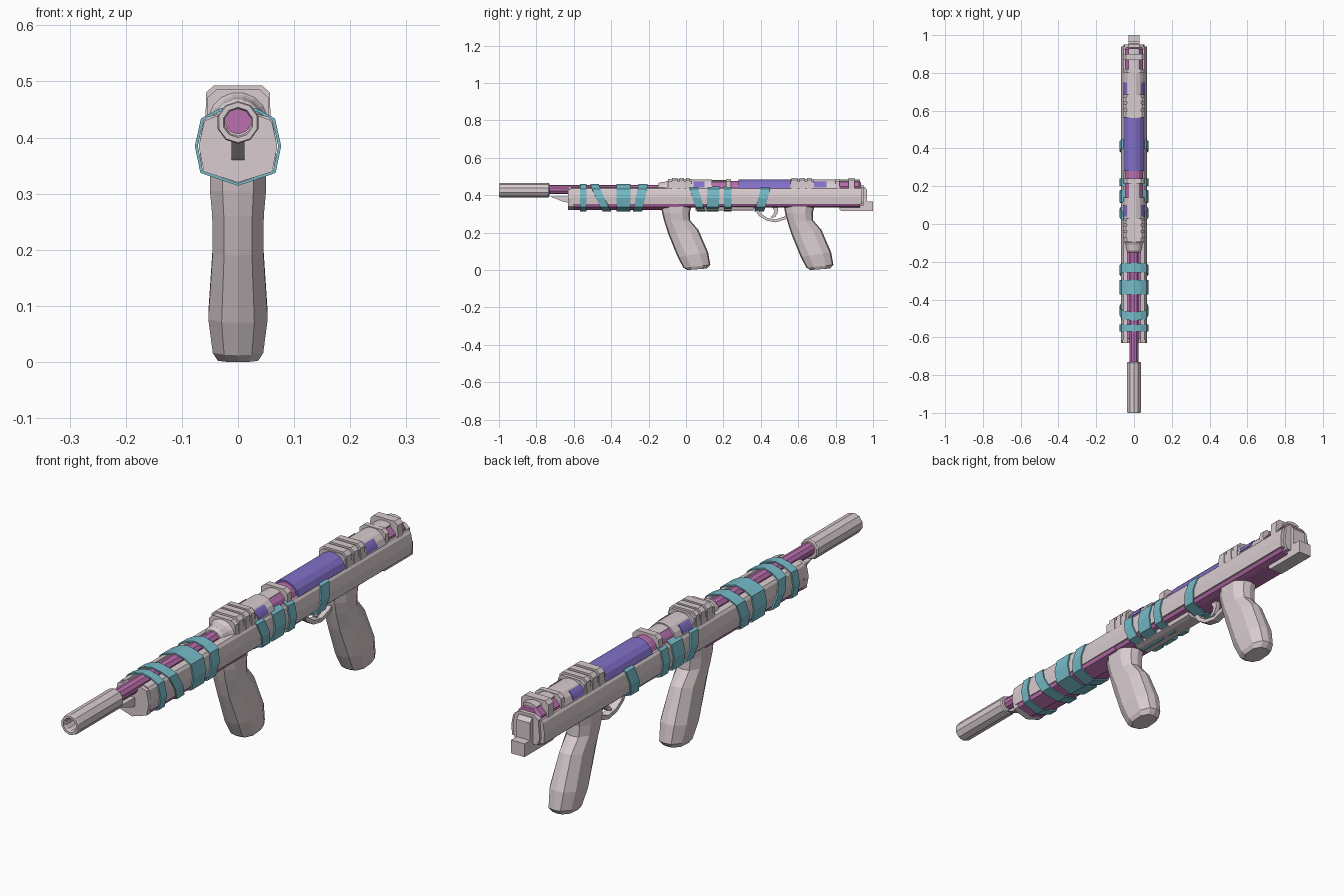
import bpy, bmesh
from math import cos, sin, pi, radians

if "Cube" in bpy.data.objects:
    bpy.data.objects.remove(bpy.data.objects["Cube"])


def material(name, rgb):
    m = bpy.data.materials.new(name)
    m.diffuse_color = (*rgb, 1)
    m.use_nodes = True
    m.node_tree.nodes["Principled BSDF"].inputs["Base Color"].default_value = m.diffuse_color
    return m


PALE = material("pale", (0.69, 0.60, 0.62))
PINK = material("pink", (0.50, 0.16, 0.43))
VIOLET = material("violet", (0.22, 0.16, 0.58))
TEAL = material("teal", (0.18, 0.50, 0.58))
AXIS_Z = 0.427


def loft(name, rings, mat=PALE, closed=False):
    """Skin equal-length rings of points; cap the ends unless closed."""
    bm = bmesh.new()
    vs = [[bm.verts.new(p) for p in r] for r in rings]
    n = len(rings[0])
    pairs = list(zip(vs, vs[1:])) + ([(vs[-1], vs[0])] if closed else [])
    for a, b in pairs:
        for i in range(n):
            j = (i + 1) % n
            bm.faces.new((a[i], a[j], b[j], b[i]))
    if not closed:
        bm.faces.new(vs[0])
        bm.faces.new(vs[-1])
    bmesh.ops.recalc_face_normals(bm, faces=bm.faces)
    me = bpy.data.meshes.new(name)
    bm.to_mesh(me)
    bm.free()
    ob = bpy.data.objects.new(name, me)
    me.materials.append(mat)
    bpy.context.collection.objects.link(ob)
    return ob


def sym(half):
    """Mirror a half section (x, z), listed top to bottom, across x = 0."""
    return half + [(-x, z) for x, z in reversed(half) if x > 1e-6]


def prism(name, pts, y0, y1, mat=PALE):
    return loft(name, [[(x, y, z) for x, z in pts] for y in (y0, y1)], mat)


def plate(name, pts, half_w, mat=PALE):
    """Side outline (y, z) extruded across x."""
    return loft(name, [[(x, y, z) for y, z in pts] for x in (-half_w, half_w)], mat)


def turned(name, profile, sides=16, mat=PALE, zc=AXIS_Z):
    """Profile (y, radius) turned round the barrel axis."""
    return loft(name, [[(r * cos(2 * pi * (i + .5) / sides), y,
                         zc + r * sin(2 * pi * (i + .5) / sides))
                        for i in range(sides)] for y, r in profile], mat)


def arc_panel(name, a0, a1, y0, y1, mat, r=0.058):
    """Curved panel lying on the receiver."""
    angs = [radians(a0 + (a1 - a0) * i / 4) for i in range(5)]
    pts = [(r * cos(a), AXIS_Z + r * sin(a)) for a in angs]
    pts += [(.04 * cos(a), AXIS_Z + .04 * sin(a)) for a in reversed(angs)]
    return prism(name, pts, y0, y1, mat)


# Barrel, hollow muzzle and the wedge below
turned("muzzle", [(-.85, .024), (-.99, .024), (-1, .027), (-1, .036), (-.994, .038),
                  (-.735, .038), (-.73, .034)], 10)
turned("barrel", [(-.86, .024), (-.08, .026)], 10, PINK, .43)
plate("front_wedge", [(-.73, .394), (-.62, .394), (-.62, .358), (-.655, .365)], .012)

# Long body: side rails, pink keel and core, front plate
rail = [(.034, .442), (.055, .437), (.062, .427), (.069, .39), (.066, .352), (.034, .352)]
for s, side in ((1, "right"), (-1, "left")):
    prism("side_rail_" + side, [(s * x, z) for x, z in rail], -.615, .94)
prism("core", [(-.04, .345), (.04, .345), (.04, .405), (-.04, .405)], -.61, .93, PINK)
prism("front_keel", sym([(.064, .356), (.057, .338), (0, .320)]), -.61, -.04, PINK)
prism("rear_keel", sym([(.062, .356), (.052, .340), (.03, .334)]), -.04, .93, PINK)
prism("front_plate", sym([(0, .415), (.034, .44), (.06, .43), (.07, .385), (.061, .339),
                          (0, .32)]), -.63, -.605)
prism("belly_plate", sym([(.04, .35), (.034, .322), (.02, .317)]), .05, .36)

# Receiver tube sections
turned("barrel_collar", [(-.15, .034), (-.14, .042), (-.11, .046), (-.09, .054)])
turned("receiver_front", [(-.1, .05), (-.09, .057), (.14, .057)])
turned("front_pink_tube", [(.13, .050), (.285, .050)], mat=PINK)
turned("violet_tube", [(.28, .057), (.575, .057)], mat=VIOLET)
turned("receiver_rear", [(.57, .057), (.81, .057)])
turned("rear_pink_tube", [(.8, .053), (.925, .053), (.935, .045)], 8, PINK)

# Receiver top strips and side windows
arc_panel("front_top_strip", 60, 120, .135, .22, PALE, .053)
arc_panel("rear_top_strip", 60, 120, .80, .93, PALE)
for s, side in ((0, "right"), (1, "left")):
    for y0, y1, tag in ((.04, .10, "front"), (.685, .75, "rear")):
        a0, a1 = (14, 50) if s == 0 else (130, 166)
        arc_panel(f"{tag}_window_{side}", a0, a1, y0, y1, VIOLET, .0595)

# Raised clamp ribs with chamfered tops
clamp = sym([(.043, .493), (.057, .480), (.058, .42)])
for i, (y0, y1) in enumerate([(-.075, -.045), (-.035, -.01), (0, .02),
                              (.565, .595), (.608, .635), (.648, .672), (.868, .9)]):
    prism(f"clamp_rib_{i}", clamp, y0, y1)
base = sym([(.038, .486), (.054, .472), (.056, .42)])
for i, (y0, y1) in enumerate([(-.095, .03), (.215, .24), (.56, .685), (.80, .82)]):
    prism(f"clamp_base_{i}", base, y0, y1)

# Rear end cap with its foot
plate("end_cap", [(.93, .445), (.955, .445), (.967, .43), (.967, .365), (1, .365), (1, .315),
                  (.83, .315), (.82, .325), (.82, .34), (.93, .34)], .028)
prism("end_plate", sym([(.03, .455), (.05, .44), (.056, .37), (.045, .345)]), .925, .95)


# Two matching grips: (z, front y, back y, half width)
def grip(name, dy):
    rows = [(0, .008, .008, .112, .036, ), (.012, .028, -.014, .130, .045),
            (.07, .095, -.045, .118, .053), (.19, .215, -.094, .066, .045),
            (.26, .265, -.116, .022, .046), (.305, .305, -.128, .020, .050),
            (.355, .355, -.137, .032, .050)]
    rings = []
    for zf, zb, y0, y1, w in rows:
        mid = (y0 + y1) / 2
        d = (y1 - y0) / 2
        ring = []
        for u, v in [(0, -1), (.55, -.92), (1, -.45), (1, .45), (.55, .92), (0, 1),
                     (-.55, .92), (-1, .45), (-1, -.45), (-.55, -.92)]:
            ring.append((u * w, mid + v * d + dy, zf + (zb - zf) * (v + 1) / 2))
        rings.append(ring)
    loft(name, rings)


grip("front_grip", 0)
grip("rear_grip", .658)

# Trigger guard and trigger
outer = [(.35, .345), (.365, .325), (.39, .29), (.43, .264), (.48, .255), (.53, .27), (.56, .30)]
inner = [(.56, .315), (.525, .285), (.48, .27), (.435, .278), (.405, .298), (.385, .325), (.38, .345)]
plate("trigger_guard", outer + inner, .014)
plate("trigger", [(.455, .345), (.49, .345), (.492, .31), (.478, .285), (.457, .278),
                  (.455, .285), (.468, .297), (.473, .315)], .009)

# Teal wraps: (centre y, width, slant)
wrap = sym([(0, .459), (.035, .451), (.066, .434), (.077, .385), (.067, .337), (0, .314)])
for i, (yc, w, slant) in enumerate([(-.55, .036, 0), (-.455, .045, -.45), (-.335, .075, 0),
                                    (-.245, .05, .2), (.06, .045, -.3), (.145, .065, .05),
                                    (.222, .04, 0), (.41, .05, .25)]):
    rings = []
    for k, side in ((.93, -1), (1, -1), (1, 1), (.93, 1)):
        rings.append([(x * k, yc + side * w / 2 + slant * (z - .385) + .1 * abs(x) * slant,
                       .385 + (z - .385) * k) for x, z in wrap])
    loft(f"teal_wrap_{i}", rings, TEAL, True)
